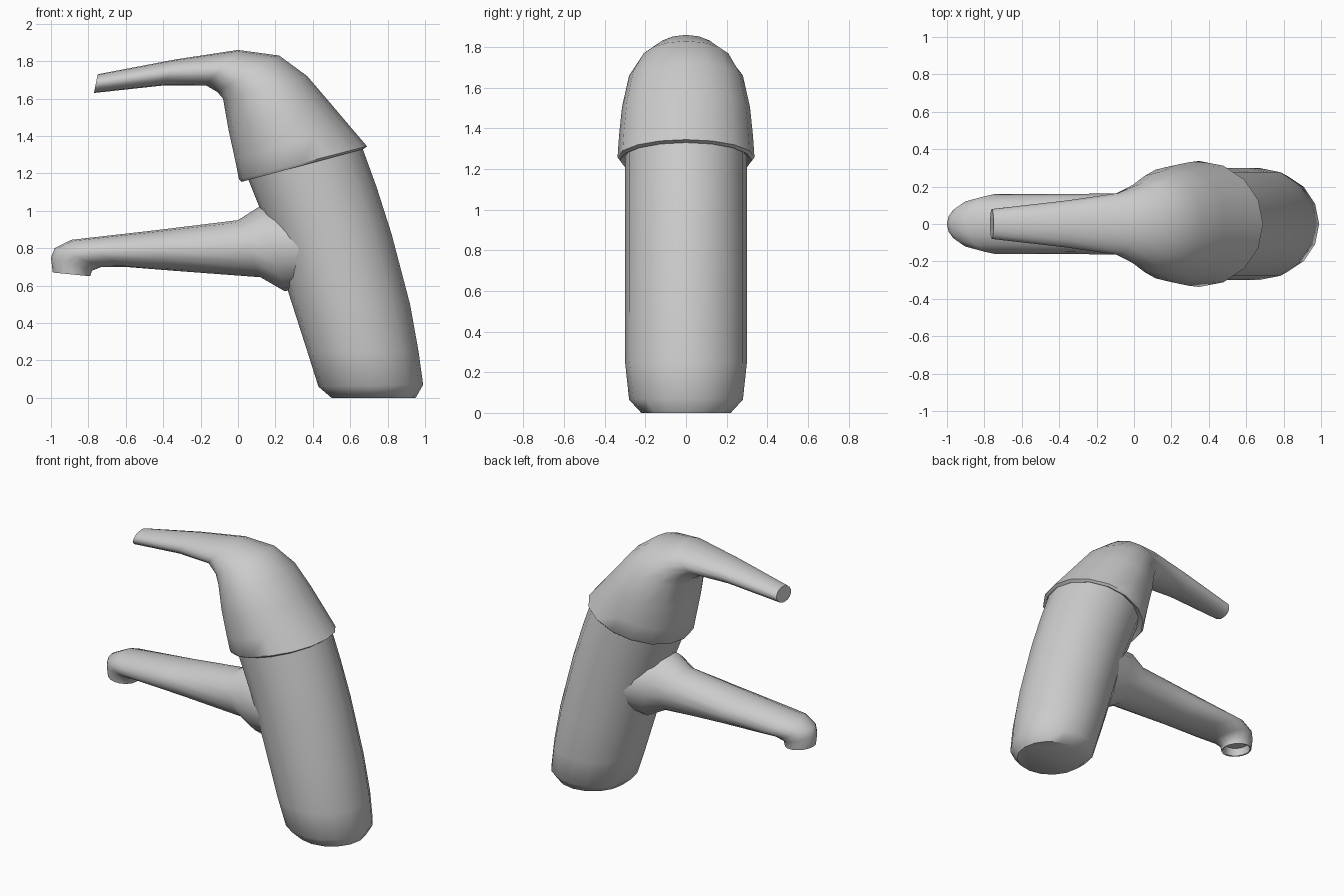
import bpy, bmesh, math
from mathutils import Vector

cube = bpy.data.objects.get("Cube")
if cube:
    bpy.data.objects.remove(cube, do_unlink=True)

metal = bpy.data.materials.new("satin grey")
metal.use_nodes = True
GREY = (0.6, 0.6, 0.6, 1)
metal.diffuse_color = GREY
metal.node_tree.nodes["Principled BSDF"].inputs["Base Color"].default_value = GREY


def loft(name, stations, sides=16, angle=50):
    """Skin ellipses; each station is (x1, z1, x2, z2, half_width)."""
    bm = bmesh.new()
    rings = []
    for x1, z1, x2, z2, w in stations:
        a, b = Vector((x1, 0, z1)), Vector((x2, 0, z2))
        mid, half = (a + b) / 2, (b - a) / 2
        ring = []
        for i in range(sides):
            t = math.tau * i / sides
            ring.append(bm.verts.new(mid + half * math.cos(t) + Vector((0, w * math.sin(t), 0))))
        rings.append(ring)
    for lo, hi in zip(rings, rings[1:]):
        for i in range(sides):
            j = (i + 1) % sides
            bm.faces.new((lo[i], lo[j], hi[j], hi[i]))
    bm.faces.new(rings[0][::-1])
    bm.faces.new(rings[-1])
    bmesh.ops.recalc_face_normals(bm, faces=bm.faces)
    mesh = bpy.data.meshes.new(name)
    bm.to_mesh(mesh)
    bm.free()
    mesh.materials.append(metal)
    obj = bpy.data.objects.new(name, mesh)
    bpy.context.collection.objects.link(obj)
    bpy.ops.object.select_all(action='DESELECT')
    obj.select_set(True)
    bpy.context.view_layer.objects.active = obj
    bpy.ops.object.shade_smooth_by_angle(angle=math.radians(angle))
    return obj


# Leaning column with a chamfered foot
loft("tap_body", [
    (0.50, 0.00, 0.95, 0.00, 0.22),
    (0.43, 0.06, 0.99, 0.07, 0.28),
    (0.37, 0.25, 0.965, 0.25, 0.30),
    (0.28, 0.53, 0.92, 0.50, 0.30),
    (0.17, 0.88, 0.82, 0.88, 0.30),
    (0.11, 1.03, 0.74, 1.13, 0.30),
    (0.05, 1.18, 0.66, 1.35, 0.30),
])

# Spout, from the recessed outlet round the bend and into the body
loft("spout", [
    (-0.97, 0.72, -0.81, 0.71, 0.08),
    (-0.98, 0.67, -0.80, 0.655, 0.09),
    (-0.99, 0.67, -0.79, 0.65, 0.10),
    (-1.00, 0.75, -0.78, 0.68, 0.105),
    (-0.98, 0.80, -0.73, 0.70, 0.13),
    (-0.89, 0.845, -0.60, 0.70, 0.16),
    (-0.45, 0.895, -0.35, 0.68, 0.16),
    (0.00, 0.95, 0.12, 0.645, 0.165),
    (0.11, 1.02, 0.25, 0.57, 0.20),
    (0.30, 1.00, 0.40, 0.60, 0.24),
], angle=60)

# Domed cap that narrows into the lever
loft("lever_cap", [
    (0.05, 1.18, 0.65, 1.34, 0.30),
    (0.02, 1.155, 0.67, 1.33, 0.325),
    (0.005, 1.17, 0.69, 1.345, 0.337),
    (-0.015, 1.27, 0.60, 1.45, 0.33),
    (-0.05, 1.43, 0.49, 1.58, 0.315),
    (-0.08, 1.60, 0.37, 1.72, 0.28),
    (-0.11, 1.635, 0.22, 1.83, 0.225),
    (-0.17, 1.67, 0.00, 1.86, 0.165),
    (-0.40, 1.67, -0.33, 1.81, 0.125),
    (-0.77, 1.63, -0.75, 1.73, 0.08),
])
